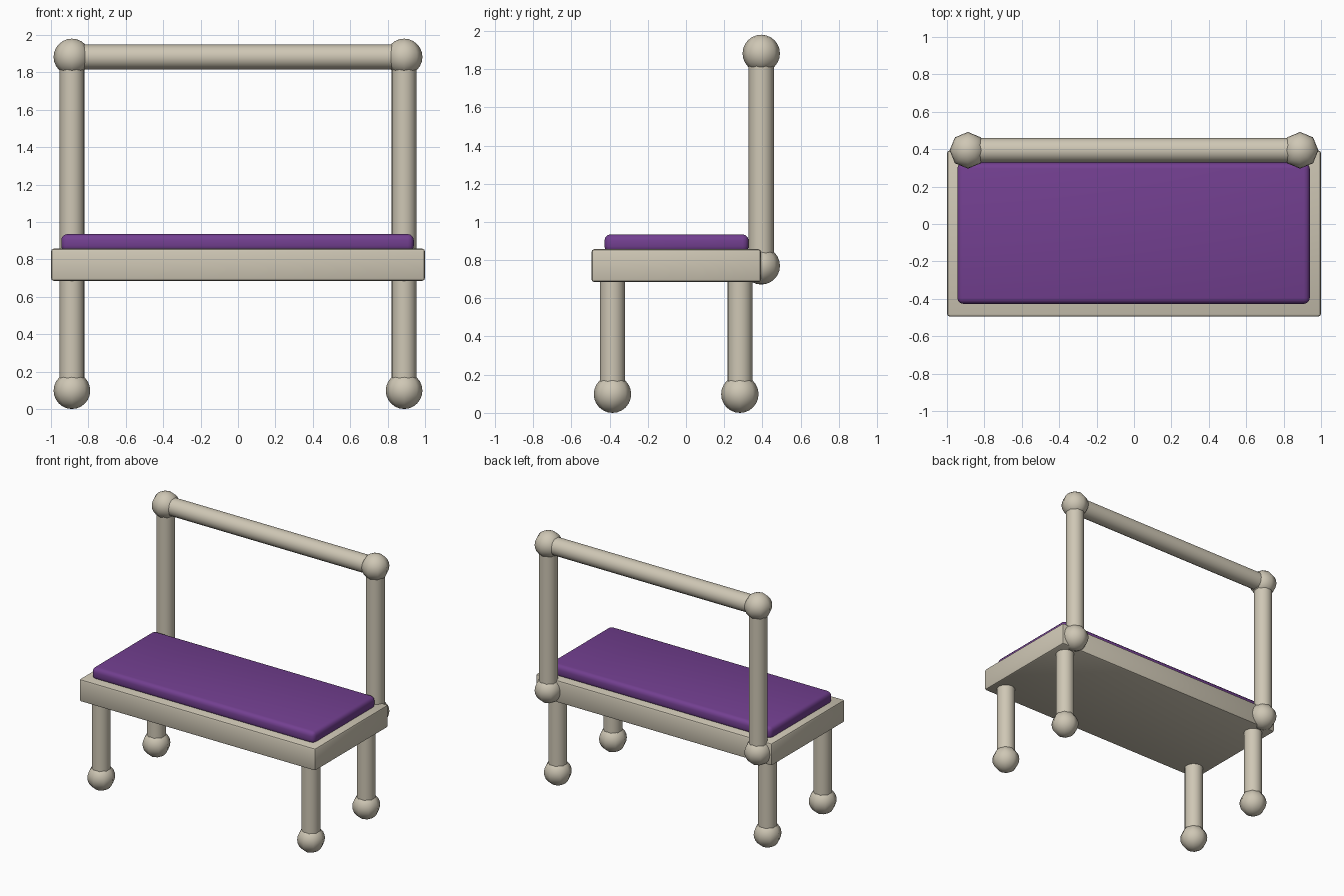
import bpy, math

if "Cube" in bpy.data.objects:
    bpy.data.objects.remove(bpy.data.objects["Cube"])

cream = bpy.data.materials.new("cream")
cream.diffuse_color = (0.62, 0.57, 0.46, 1)
cream.use_nodes = True
cream.node_tree.nodes["Principled BSDF"].inputs["Base Color"].default_value = cream.diffuse_color
purple = bpy.data.materials.new("purple")
purple.diffuse_color = (0.17, 0.05, 0.28, 1)
purple.use_nodes = True
purple.node_tree.nodes["Principled BSDF"].inputs["Base Color"].default_value = purple.diffuse_color


def finish(name, mat, angle):
    ob = bpy.context.object
    ob.name = name
    ob.data.materials.append(mat)
    bpy.ops.object.shade_smooth_by_angle(angle=math.radians(angle))
    return ob


def slab(name, lo, hi, bevel, segments, mat):
    centre = [(a + b) / 2 for a, b in zip(lo, hi)]
    bpy.ops.mesh.primitive_cube_add(size=1, location=centre)
    ob = bpy.context.object
    ob.scale = [b - a for a, b in zip(lo, hi)]
    bpy.ops.object.transform_apply(location=False, rotation=False, scale=True)
    mod = ob.modifiers.new("rounded edges", "BEVEL")
    mod.width, mod.segments = bevel, segments
    bpy.ops.object.modifier_apply(modifier=mod.name)
    finish(name, mat, 40)


def rod(name, centre, length, rotation=(0, 0, 0)):
    bpy.ops.mesh.primitive_cylinder_add(vertices=16, radius=0.066, depth=length,
                                        location=centre, rotation=rotation)
    finish(name, cream, 50)


def ball(name, centre):
    bpy.ops.mesh.primitive_uv_sphere_add(segments=8, ring_count=12, radius=0.098,
                                         location=centre)
    finish(name, cream, 60)


# Seat frame and cushion
slab("seat", (-1, -0.495, 0.685), (1, 0.393, 0.857), 0.015, 2, cream)
slab("cushion", (-0.945, -0.427, 0.84), (0.94, 0.328, 0.935), 0.032, 3, purple)

for side, x in (("left", -0.888), ("right", 0.888)):
    # Legs with ball feet
    for row, y in (("front", -0.385), ("back", 0.282)):
        rod(f"{row}_leg_{side}", (x, y, 0.4), 0.6)
        ball(f"{row}_foot_{side}", (x, y, 0.098))
    # Backrest posts with a ball at each end
    rod(f"back_post_{side}", (x, 0.394, 1.325), 1.11)
    ball(f"post_lower_ball_{side}", (x, 0.394, 0.77))
    ball(f"post_top_ball_{side}", (x, 0.394, 1.882))

# Top rail
rod("top_rail", (0, 0.394, 1.882), 1.776, (0, math.pi / 2, 0))
